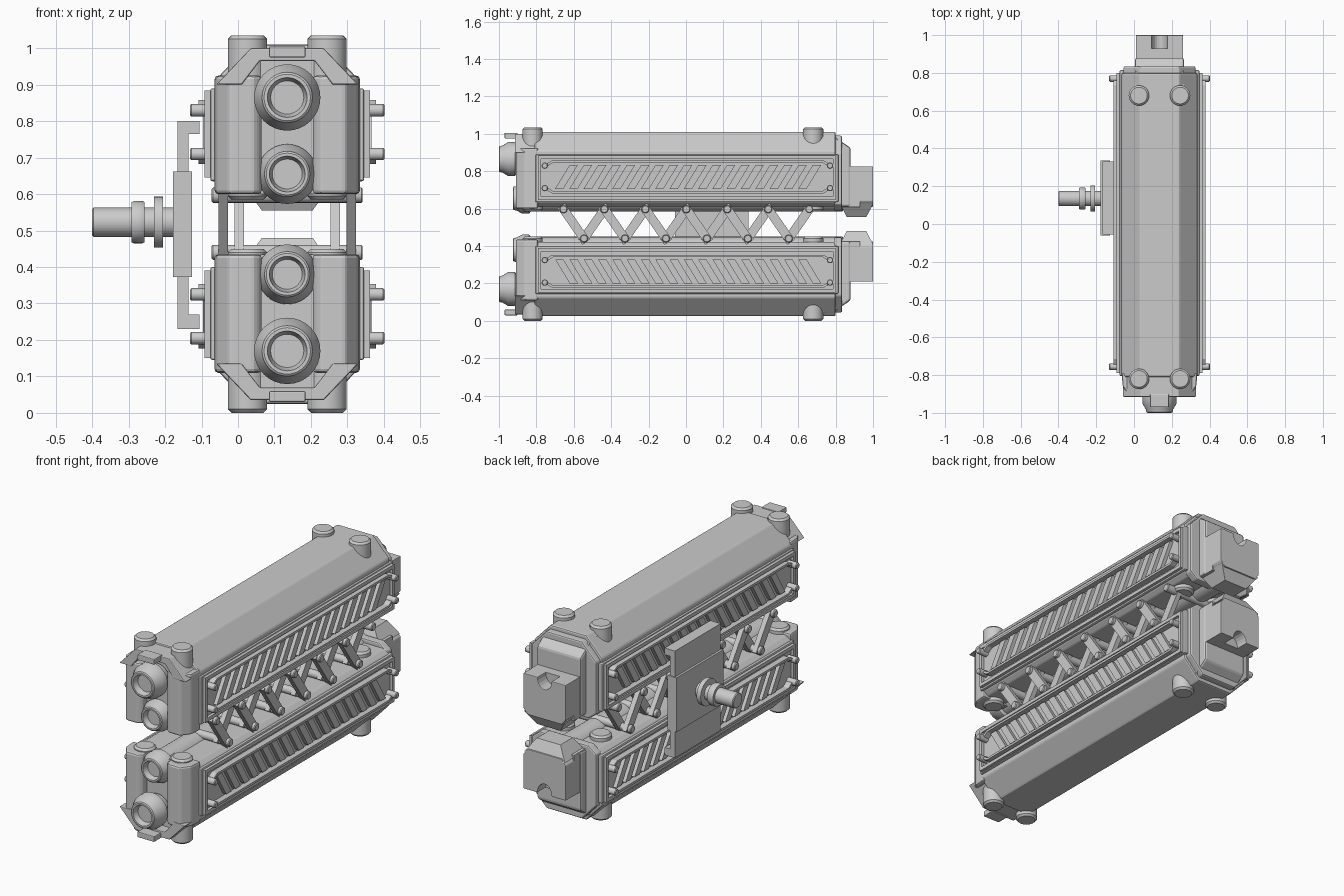
import bpy, bmesh, math
from mathutils import Vector

if "Cube" in bpy.data.objects:
    bpy.data.objects.remove(bpy.data.objects["Cube"])

CX, CZ = 0.135, 0.5175          # mirror planes: pod centre line, gap between pods
hub = bpy.data.objects.new("mirror_centre", None)
bpy.context.collection.objects.link(hub)
hub.location = (CX, 0, CZ)
hub.hide_render = True


def finish(name, bm, mx=False, mz=False, bevel=0, smooth=False):
    bmesh.ops.recalc_face_normals(bm, faces=bm.faces)
    me = bpy.data.meshes.new(name)
    bm.to_mesh(me)
    bm.free()
    ob = bpy.data.objects.new(name, me)
    bpy.context.collection.objects.link(ob)
    if smooth:
        bpy.ops.object.select_all(action='DESELECT')
        bpy.context.view_layer.objects.active = ob
        ob.select_set(True)
        bpy.ops.object.shade_smooth_by_angle(angle=math.radians(35))
    if bevel:
        b = ob.modifiers.new("bevel", 'BEVEL')
        b.width, b.segments, b.limit_method = bevel, 2, 'ANGLE'
    if mx or mz:
        m = ob.modifiers.new("mirror", 'MIRROR')
        m.use_axis = (mx, False, mz)
        m.mirror_object = hub
        m.use_mirror_merge = False
    return ob


def put(axis, u, v, w):
    return {'X': (w, u, v), 'Y': (u, w, v), 'Z': (u, v, w)}[axis]


def add_prism(bm, pts, axis, a, b):
    lo = [bm.verts.new(put(axis, u, v, a)) for u, v in pts]
    hi = [bm.verts.new(put(axis, u, v, b)) for u, v in pts]
    bm.faces.new(lo)
    bm.faces.new(hi[::-1])
    n = len(pts)
    for i in range(n):
        bm.faces.new((lo[i], lo[(i + 1) % n], hi[(i + 1) % n], hi[i]))


def prism(name, pts, axis, a, b, **kw):
    bm = bmesh.new()
    add_prism(bm, pts, axis, a, b)
    return finish(name, bm, **kw)


def rect(u0, u1, v0, v1):
    return [(u0, v0), (u1, v0), (u1, v1), (u0, v1)]


def add_lathe(bm, prof, axis, u, v, seg=32):
    """prof: (radius, position along axis); radius 0 closes the end"""
    rings = []
    for r, w in prof:
        if r == 0:
            rings.append([bm.verts.new(put(axis, u, v, w))])
        else:
            rings.append([bm.verts.new(put(axis, u + r * math.cos(2 * math.pi * i / seg),
                                           v + r * math.sin(2 * math.pi * i / seg), w)) for i in range(seg)])
    for A, B in zip(rings, rings[1:]):
        for i in range(seg):
            j = (i + 1) % seg
            if len(A) == 1:
                bm.faces.new((A[0], B[j], B[i]))
            elif len(B) == 1:
                bm.faces.new((A[i], A[j], B[0]))
            else:
                bm.faces.new((A[i], A[j], B[j], B[i]))


def lathes(name, prof, axis, centres, seg=32, **kw):
    bm = bmesh.new()
    for u, v in centres:
        add_lathe(bm, prof, axis, u, v, seg)
    return finish(name, bm, smooth=True, **kw)


def rod(r, a, b, c=0.004):
    return [(0, a), (r - c, a), (r, a + c), (r, b - c), (r - c, b), (0, b)]


# main pod shells
prism("pod_shell", [(.03, 1.01), (.24, 1.01), (.335, .91), (.335, .635), (.305, .612), (-.035, .612),
                    (-.065, .635), (-.065, .91)], 'Y', -.81, .80, mz=True, bevel=.008)

# barrel running along the inner side of each pod
lathes("inner_barrel", rod(.07, -.88, .84), 'Y', [(CX, .655)], mz=True)

# front cap: cheeks, chevron roof, recessed back wall, small tab
prism("front_cheek", [(.205, -.79), (.335, -.79), (.33, -.86), (.295, -.91), (.225, -.91), (.205, -.89)],
      'Z', .60, .925, mx=True, mz=True, bevel=.01)
prism("front_roof", [(-.06, .90), (.035, 1.0), (.235, 1.0), (.33, .90), (.26, .90), (.21, .965),
                     (.06, .965), (.01, .90)], 'Y', -.915, -.79, mz=True, bevel=.004)
prism("front_wall", rect(.05, .22, .60, .98), 'Y', -.86, -.79, mz=True)
prism("front_tab", rect(.085, .185, .975, 1.005), 'Y', -.97, -.90, mz=True, bevel=.004)


# nozzles on the front: flange, tapered nose and recessed bore
def nozzle(name, R, tip, z):
    prof = [(R * .75, tip + .13), (R * .8, tip + .10), (R, tip + .085), (R, tip + .05), (R * .8, tip + .02),
            (R * .76, tip + .004), (R * .7, tip), (R * .6, tip), (R * .56, tip + .015), (R * .5, tip + .03),
            (0, tip + .03)]
    lathes(name, prof, 'Y', [(CX, z)], mz=True)


nozzle("outer_nozzle", .091, -1.0, .865)
nozzle("inner_nozzle", .082, -.925, .655)

# rear cap: full width end frame and sloped housing
prism("rear_frame", [(.03, .99), (.24, .99), (.325, .90), (.325, .625), (.28, .59), (-.01, .59),
                     (-.055, .625), (-.055, .90)], 'Y', .79, .835, mz=True, bevel=.008)
prism("rear_housing", [(.70, 1.0), (.80, .98), (.88, .925), (.88, .61), (.80, .61), (.70, .65)],
      'X', .005, .265, mz=True, bevel=.012)

# rear block with a round notch in its outer edge, and a chamfered chin
notch = [(CX + .042 * math.cos(math.pi * k / 10), .825 - .055 * math.sin(math.pi * k / 10)) for k in range(11)]
prism("rear_block", [(.01, .64), (.035, .61), (.235, .61), (.26, .64), (.26, .825)] + notch + [(.01, .825)],
      'Y', .86, 1.0, mz=True, bevel=.003)
prism("rear_block_base", rect(.01, .26, .61, .825), 'Y', .80, .93, mz=True)
bm = bmesh.new()
add_prism(bm, rect(.015, .255, .825, 1.0), 'Z', .555, .625)
for v in bm.verts:
    if v.co.z < .6:
        v.co.x = CX + (v.co.x - CX) * .58
        v.co.y = .91 + (v.co.y - .91) * .6
finish("rear_chin", bm, mz=True)

# vertical corner posts
lathes("corner_post", rod(.054, .585, 1.035, .01), 'Z', [(.244, -.82), (.244, .68)], mx=True, mz=True)

# side panels: backing plate, raised rim
prism("side_plate", rect(-.805, .815, .635, .89), 'X', .32, .346, mx=True, mz=True, bevel=.006)
bm = bmesh.new()
for r in (rect(-.79, .80, .865, .884), rect(-.79, .80, .645, .664)):
    add_prism(bm, r, 'X', .34, .362)
for r in (rect(-.79, -.775, .664, .865), rect(.785, .80, .664, .865)):
    add_prism(bm, r, 'X', .34, .362)
finish("side_rim", bm, mx=True, mz=True)

# guide rails with bent ends reaching the corner pegs
bm = bmesh.new()
for s in (1, -1):
    rail = [(-.765, .06), (-.715, .088), (.735, .088), (.785, .06), (.77, .05), (.73, .076),
            (-.71, .076), (-.75, .05)]
    add_prism(bm, [(y, .77 + s * z) for y, z in rail], 'X', .34, .378)
finish("guide_rail", bm, mx=True, mz=True)

# slanted louvre slats
bm = bmesh.new()
for i in range(18):
    y = -.70 + i * .0765
    add_prism(bm, [(y, .706), (y + .044, .706), (y + .122, .834), (y + .078, .834)], 'X', .34, .366)
finish("louvre_slats", bm, mx=True, mz=True)

# corner pegs on the panels
lathes("panel_peg", rod(.017, .33, .402), 'X', [(y, z) for y in (-.755, .77) for z in (.71, .83)],
       16, mx=True, mz=True)

# zigzag linkage between pods: bars alternate between outer and inner layer
nodes = [(-.655 + i * .1095, .597 if i % 2 == 0 else .44) for i in range(13)]
bm = bmesh.new()
for i, (p, q) in enumerate(zip(nodes, nodes[1:])):
    p, q = Vector(p), Vector(q)
    d = (q - p).normalized() * .024
    n = Vector((-d.y, d.x))
    p, q = p - d * .9, q + d * .9
    x = .297 if i % 2 == 0 else .253
    add_prism(bm, [p + n, p - n, q - n, q + n], 'X', x, x + .027)
finish("linkage_bar", bm, mx=True)
lathes("linkage_pin", rod(.021, -.072, .342), 'X', nodes, 16)

# side mount: C bracket, centre plate, flanged shaft
prism("mount_bracket", [(-.105, .80), (-.166, .80), (-.166, .23), (-.105, .23), (-.105, .27), (-.136, .27),
                        (-.136, .765), (-.105, .765)], 'Y', -.055, .33)
prism("mount_plate", rect(-.178, -.126, .372, .662), 'Y', -.06, .335)
lathes("mount_shaft", [(0, -.40), (.036, -.40), (.04, -.396), (.04, -.292), (.055, -.292), (.058, -.286),
                       (.058, -.262), (.055, -.256), (.04, -.256), (.04, -.23), (.07, -.23), (.07, -.206),
                       (.04, -.206), (.04, -.15), (0, -.15)], 'X', [(.135, .523)], 40)
